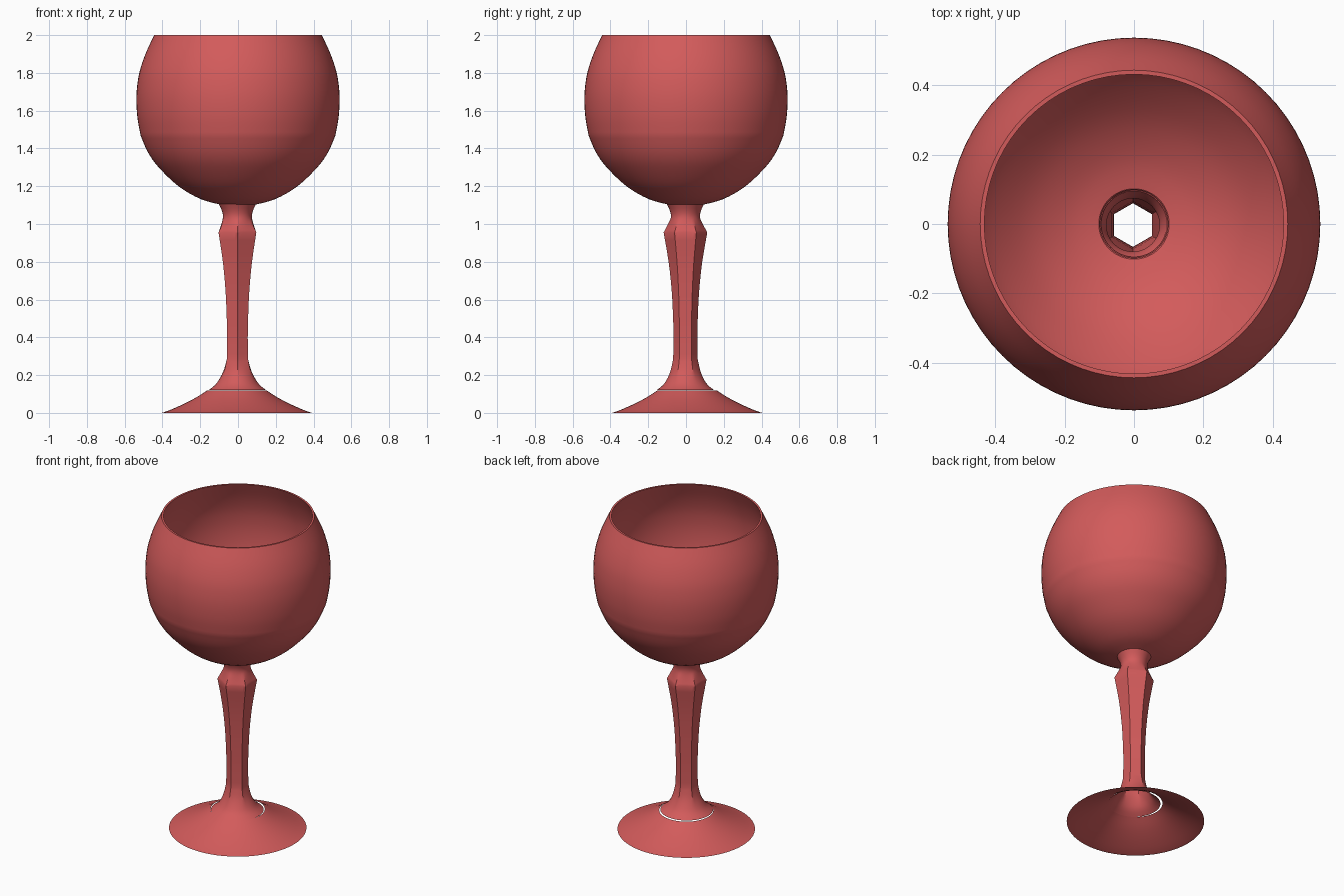
import bpy, math

if "Cube" in bpy.data.objects:
    bpy.data.objects.remove(bpy.data.objects["Cube"])

ruby = bpy.data.materials.new("soft red")
ruby.diffuse_color = (0.65, 0.105, 0.105, 1)
ruby.use_nodes = True
ruby.node_tree.nodes["Principled BSDF"].inputs["Base Color"].default_value = ruby.diffuse_color


def smooth(pts, n=4):
    """Catmull-Rom curve through tuples of any length."""
    p = [pts[0]] + list(pts) + [pts[-1]]
    out = []
    for i in range(1, len(p) - 2):
        a, b, c, d = p[i - 1:i + 3]
        for k in range(n):
            t = k / n
            out.append(tuple(0.5 * (2 * q + (r - o) * t + (2 * o - 5 * q + 4 * r - s) * t * t
                                    + (3 * q - o - 3 * r + s) * t ** 3)
                             for o, q, r, s in zip(a, b, c, d)))
    return out + [pts[-1]]


def lathe(name, profile, segs, offset=(0, 0)):
    """Open surface from (radius, z, hex amount) rings; hexagon corners lie on the y axis."""
    verts, faces = [], []
    for r, z, h in profile:
        h = min(max(h, 0), 1)
        for j in range(segs):
            a = 2 * math.pi * j / segs + math.pi / 2
            off = (a - math.pi / 2) % (math.pi / 3) - math.pi / 6
            k = math.cos(math.pi / 6) / math.cos(off)
            rr = r * (1 - h + h * k)
            verts.append((rr * math.cos(a) + offset[0], rr * math.sin(a) + offset[1], z))
    for i in range(len(profile) - 1):
        for j in range(segs):
            n = (j + 1) % segs
            faces.append((i * segs + j, i * segs + n, (i + 1) * segs + n, (i + 1) * segs + j))
    me = bpy.data.meshes.new(name)
    me.from_pydata(verts, [], faces)
    me.materials.append(ruby)
    me.shade_smooth()
    me.set_sharp_from_angle(angle=math.radians(32))
    ob = bpy.data.objects.new(name, me)
    bpy.context.collection.objects.link(ob)
    return ob


# bowl: round lower cup, gently closing upper wall, thin lip and inner wall
lower = [(0.095, 1.103, 0), (0.20, 1.133, 0), (0.315, 1.20, 0), (0.42, 1.30, 0),
         (0.477, 1.38, 0), (0.516, 1.47, 0)]
upper = [(0.516, 1.47, 0), (0.532, 1.56, 0), (0.538, 1.65, 0), (0.534, 1.73, 0),
         (0.52, 1.81, 0), (0.49, 1.90, 0), (0.444, 2.0, 0)]
outer = smooth(lower)[:-1] + smooth(upper)
inner = [(max(r - 0.012, 0.098), min(z + 0.010 * (1.65 - z) / 0.55, 2.0) if z < 1.65 else z, 0)
         for r, z, h in reversed(outer)]
lathe("bowl", outer + inner, 72)

# stem: round flare at the foot, six-sided shaft, round neck under the bowl
flare = smooth([(0.153, 0.120, 0), (0.118, 0.148, 0), (0.094, 0.185, 0.15),
                (0.077, 0.23, 0.6), (0.065, 0.285, 1)], 3)
shaft = smooth([(0.065, 0.285, 1), (0.063, 0.40, 1), (0.066, 0.52, 1), (0.073, 0.65, 1),
                (0.089, 0.80, 1), (0.1155, 0.955, 1)], 3)
neck = smooth([(0.1155, 0.955, 1), (0.092, 1.0, 0.6), (0.077, 1.035, 0),
               (0.082, 1.07, 0), (0.099, 1.106, 0)], 3)
lathe("stem", flare[:-1] + shaft[:-1] + neck, 48, (-0.003, -0.003))

# foot: shallow open cone, set slightly off the stem
lathe("foot", smooth([(0.399, 0.0, 0), (0.385, 0.004, 0), (0.345, 0.019, 0), (0.28, 0.048, 0),
                      (0.215, 0.082, 0), (0.157, 0.119, 0)], 3), 64, (-0.006, 0.006))
